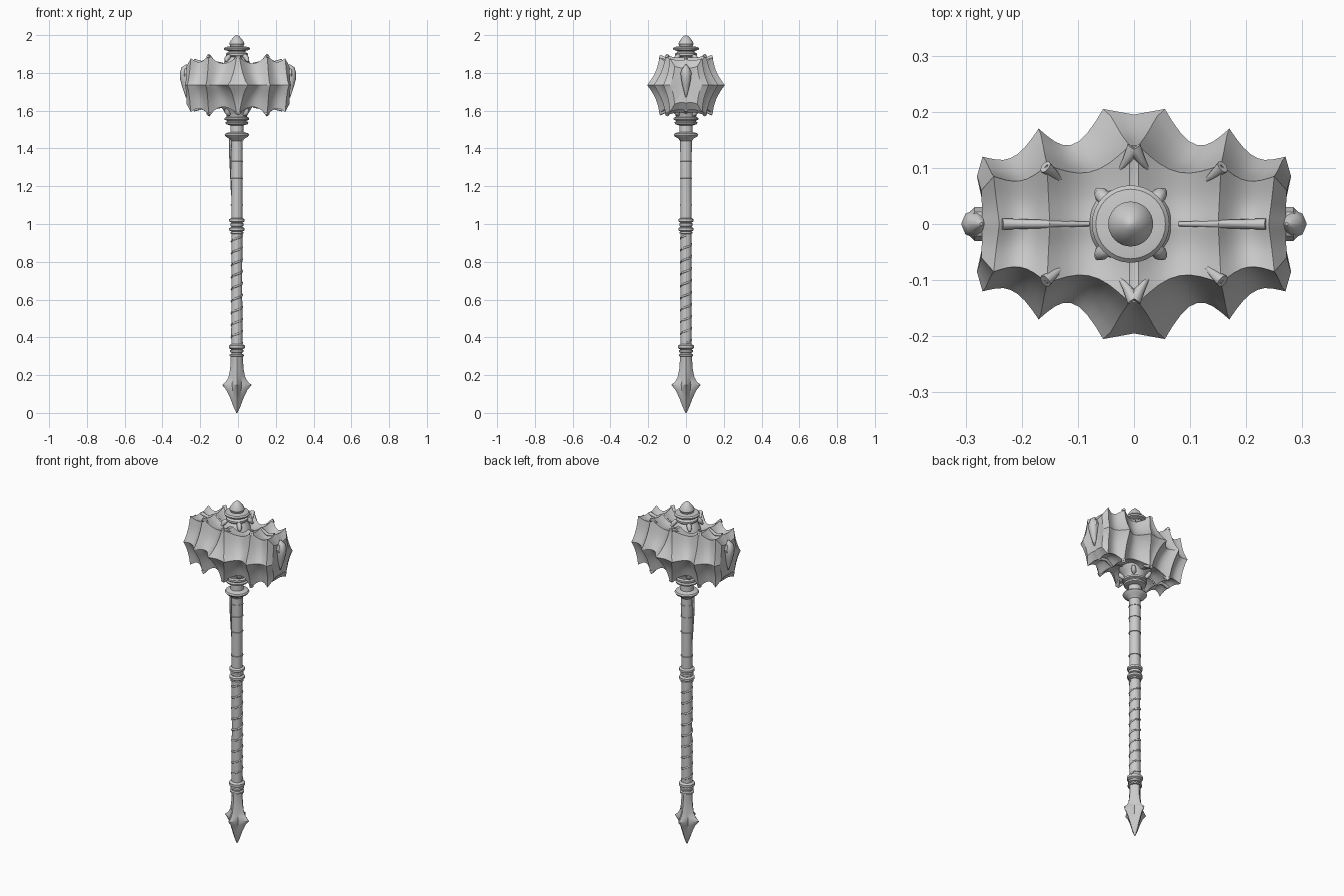
import bpy, bmesh, math
from mathutils import Vector

if "Cube" in bpy.data.objects:
    bpy.data.objects.remove(bpy.data.objects["Cube"])

CX = -0.006          # handle axis
HZ = 1.735           # height of the hammer head's centre


def loft(name, rings, angle=30):
    """Skin closed rings of equal length and cap both ends."""
    bm = bmesh.new()
    loops = [[bm.verts.new(p) for p in r] for r in rings]
    n = len(loops[0])
    for a, b in zip(loops, loops[1:]):
        for i in range(n):
            j = (i + 1) % n
            bm.faces.new((a[i], a[j], b[j], b[i]))
    for r in (loops[0], loops[-1]):
        mid = bm.verts.new(sum((v.co for v in r), Vector()) / n)
        for i in range(n):
            bm.faces.new((r[i], r[(i + 1) % n], mid))
    bmesh.ops.recalc_face_normals(bm, faces=bm.faces)
    me = bpy.data.meshes.new(name)
    bm.to_mesh(me)
    bm.free()
    ob = bpy.data.objects.new(name, me)
    bpy.context.collection.objects.link(ob)
    bpy.ops.object.select_all(action='DESELECT')
    bpy.context.view_layer.objects.active = ob
    ob.select_set(True)
    bpy.ops.object.shade_smooth_by_angle(angle=math.radians(angle))
    return ob


def lathe(name, profile, n=32):
    """Turn (radius, z) points around the handle axis."""
    return loft(name, [[(CX + r * math.cos(2 * math.pi * i / n),
                         r * math.sin(2 * math.pi * i / n), z)
                        for i in range(n)] for r, z in profile])


def tube(name, path, width):
    """Tapered round strand through path; width is a function of 0..1."""
    pts = [Vector(p) for p in path]
    rings = []
    for k, p in enumerate(pts):
        d = (pts[min(k + 1, len(pts) - 1)] - pts[max(k - 1, 0)]).normalized()
        s = d.orthogonal().normalized()
        t = d.cross(s)
        w = width(k / (len(pts) - 1))
        rings.append([p + w * (math.cos(a) * s + math.sin(a) * t)
                      for a in (i * math.pi / 4 for i in range(8))])
    return loft(name, rings, 50)


# Hammer head: rib stations (x at side, diagonal, top), side y, diagonal (y, z), top z
STATIONS = [
    ((0, 0, 0), .195, (.14, .145), .145),
    ((.055, .008, .008), .205, (.14, .147), .147),
    ((.170, .155, .150), .170, (.105, .160), .150),
    ((.270, .250, .240), .120, (.085, .142), .135),
    ((.280, .272, .270), .085, (.060, .100), .095),
    ((.268, .268, .268), .030, (.020, .035), .033),
]
SAG = [0, .25, .19, 0, 0]       # scallop depth between ribs
STEPS = [2, 8, 8, 2, 2]
AROUND = 8                      # steps per eighth of a turn


def head_point(st, c):
    (xe, xd, xt), ye, (dy, dz), tz = st
    d = abs(c % 4 if c % 4 <= 2 else 4 - c % 4)
    sy = 1 if (c < 2 or c > 6) else -1
    sz = 1 if c < 4 else -1
    if d < 1:
        f = d
        x, y, z = xe + (xd - xe) * f ** .6, ye + (dy - ye) * f, dz * f
    else:
        f = d - 1
        x, y, z = xd + (xt - xd) * f, dy * (1 - f), dz + (tz - dz) * f
    k = 1 - .06 * math.sin(math.pi * f)
    return Vector((x, sy * y * k, sz * z * k))


half = []
for s in range(len(SAG)):
    for k in range(STEPS[s] + (s == len(SAG) - 1)):
        u = k / STEPS[s]
        ring = []
        for i in range(8 * AROUND):
            c = i / AROUND
            p = head_point(STATIONS[s], c).lerp(head_point(STATIONS[s + 1], c), u)
            q = 1 - SAG[s] * math.sin(math.pi * u)
            ring.append(Vector((p.x, p.y * q, p.z * q)))
        half.append(ring)
place = lambda ring, m: [(m * p.x, p.y, p.z + HZ) for p in ring]
loft("hammer_head", [place(r, -1) for r in half[:0:-1]] + [place(r, 1) for r in half], 28)

# Striking end bosses: drop-shaped knob with a tail on each face
for m in (-1, 1):
    tube("end_boss", [(m * x, 0, z) for x, z in
                      [(.272, 1.845), (.281, 1.825), (.282, 1.80), (.281, 1.77),
                       (.278, 1.73), (.274, 1.67)]],
         lambda t: .003 + .024 * math.sin(math.pi * min(1, t * 1.0)) ** .8)
    loft("end_knob", [[(m * x, r * math.cos(a), 1.795 + r * 1.2 * math.sin(a))
                       for a in (i * math.pi / 4 for i in range(8))]
                      for x, r in [(.26, .03), (.284, .03), (.294, .02), (.30, .007)]])

# Claws and small ribs gripping the head above and below
for up in (1, -1):
    def h(z):
        return HZ + up * z
    for sx in (-1, 1):
        for sy in (-1, 1):
            tube("collar_claw", [(CX + sx * a, sy * a, h(z)) for a, z in
                                 [(.030, .165), (.043, .153), (.053, .140), (.059, .125)]],
                 lambda t: .006 + .008 * math.sin(math.pi * t))
            tube("rib_claw", [(sx * .158, sy * .102, h(.155)),
                              (sx * .14, sy * .087, h(.140)),
                              (sx * .122, sy * .07, h(.120))],
                 lambda t: .009 * (1 - t) + .003)
            tube("side_claw", [(0, sy * .136, h(.147)),
                               (sx * .012, sy * .115, h(.142)),
                               (sx * .026, sy * .095, h(.125))],
                 lambda t: .010 * (1 - t) + .003)
        tube("top_rib", [(sx * x, 0, h(z)) for x, z in
                         [(.08, .115), (.12, .122), (.15, .145), (.19, .120), (.235, .130)]],
             lambda t: .004 + .006 * t)

# Finial cap and collar above the head
lathe("top_collar", [(.075, 1.84), (.062, 1.87), (.048, 1.885), (.058, 1.893), (.058, 1.903),
                     (.045, 1.91), (.045, 1.916), (.067, 1.922), (.069, 1.930),
                     (.062, 1.937), (.040, 1.940)])
lathe("finial", [(.034, 1.935), (.036, 1.945), (.040, 1.953), (.036, 1.966),
                 (.024, 1.982), (.012, 1.995), (.002, 2.0)])

# Collar below the head and flared guard disc
lathe("lower_collar", [(.085, 1.625), (.07, 1.60), (.056, 1.58), (.054, 1.567), (.065, 1.562),
                       (.065, 1.552), (.052, 1.547), (.052, 1.543), (.061, 1.538),
                       (.058, 1.529), (.036, 1.522)])
lathe("guard_disc", [(.034, 1.53), (.035, 1.487), (.060, 1.480), (.065, 1.472),
                     (.058, 1.462), (.040, 1.452), (.034, 1.443), (.030, 1.44)])

# Shaft with banded rings
lathe("shaft", [(.028, .30), (.030, .42), (.028, .65), (.029, .95),
                (.029, 1.20), (.031, 1.45), (.031, 1.53)])


def ring_band(name, z, r, h):
    lathe(name, [(r - .012, z - h), (r, z - h * .5), (r, z + h * .5), (r - .012, z + h)])


for z, r, h in [(.350, .042, .014), (.327, .036, .010), (.305, .038, .008),
                (1.020, .041, .012), (.997, .035, .013), (.972, .041, .012), (.953, .034, .007)]:
    ring_band("shaft_band", z, r, h)
for z in (1.10, 1.24, 1.33, 1.40):
    ring_band("thin_band", z, .033, .004)

# Leather wrap spiralling along the grip
N, TURNS = 260, 9
tube("grip_wrap", [(CX + .0275 * math.cos(2 * math.pi * TURNS * k / N),
                    .0275 * math.sin(2 * math.pi * TURNS * k / N),
                    .37 + .57 * k / N) for k in range(N + 1)], lambda t: .0055)

# Loose strap hanging below the guard
tube("hanging_strap", [(CX - .034, -.008, 1.455), (CX - .036, -.010, 1.36),
                       (CX - .033, -.008, 1.26), (CX - .030, -.004, 1.15)],
     lambda t: .006 * (1 - t) + .001)

# Pommel: four-finned spear point
rings = []
for z, tip, valley in [(0, .003, .003), (.03, .017, .014), (.08, .036, .026), (.12, .055, .032),
                       (.148, .078, .036), (.165, .058, .034), (.19, .044, .032),
                       (.23, .036, .030), (.27, .033, .028), (.305, .033, .031)]:
    rings.append([])
    for i in range(16):
        a = i * math.pi / 8
        r = valley + (tip - valley) * abs(math.cos(2 * a)) ** 1.5 if i % 4 in (0,) else \
            valley + (tip - valley) * (.38 if i % 2 else 0)
        rings[-1].append((CX + r * math.cos(a), r * math.sin(a), z))
loft("pommel", rings, 25)
